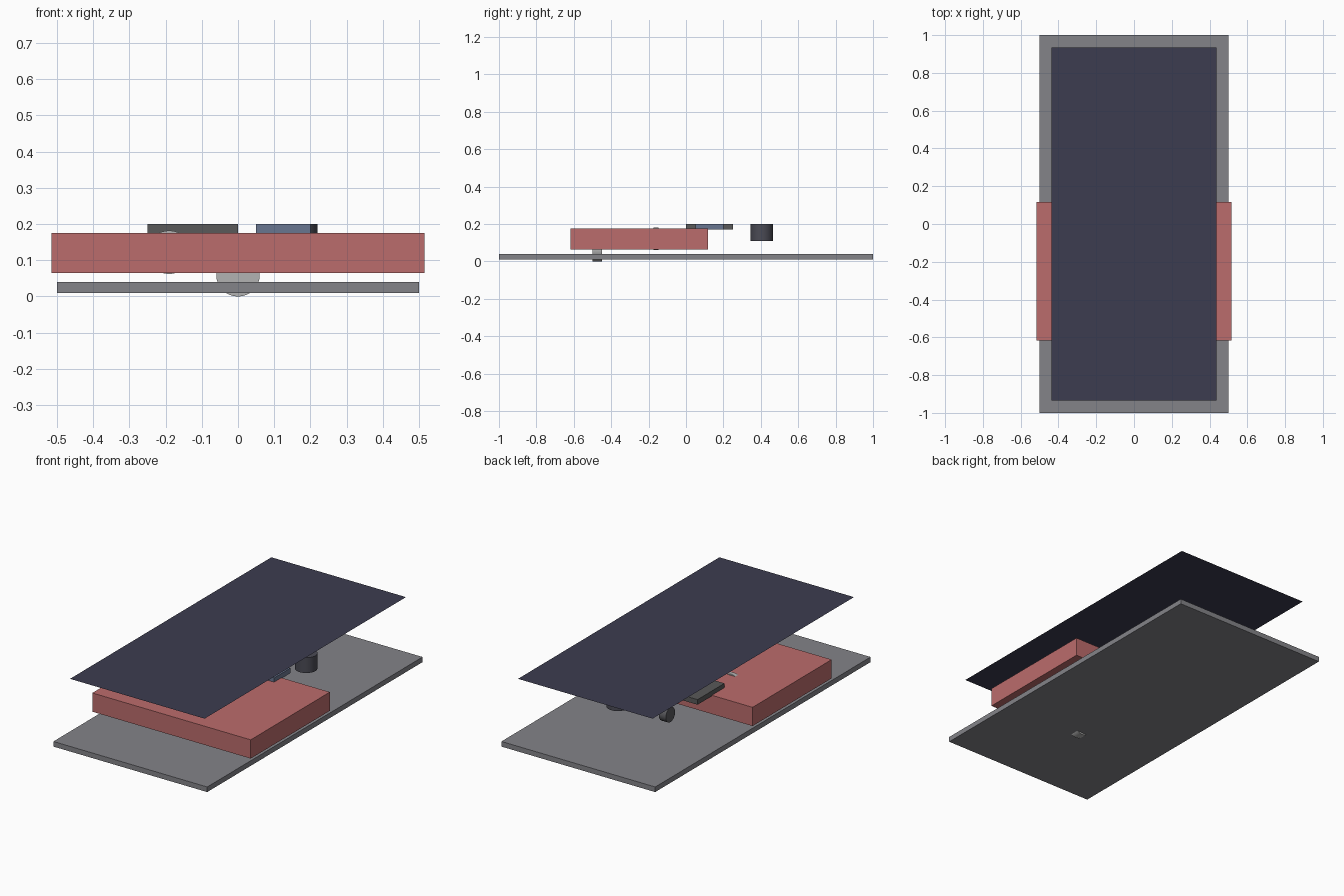
import bpy, math

if "Cube" in bpy.data.objects:
    bpy.data.objects.remove(bpy.data.objects["Cube"])


def paint(obj, rgb):
    if rgb:
        mat = bpy.data.materials.new(obj.name + "_colour")
        mat.diffuse_color = (*rgb, 1)
        mat.use_nodes = True
        mat.node_tree.nodes["Principled BSDF"].inputs["Base Color"].default_value = mat.diffuse_color
        obj.data.materials.append(mat)


def box(name, center, size, rgb=None):
    bpy.ops.mesh.primitive_cube_add(size=1, location=center)
    obj = bpy.context.object
    obj.name = name
    obj.scale = size
    bpy.ops.object.transform_apply(location=False, rotation=False, scale=True)
    paint(obj, rgb)


def cylinder(name, center, radius, depth, rgb=None, rot=(0, 0, 0)):
    bpy.ops.mesh.primitive_cylinder_add(vertices=32, radius=radius, depth=depth,
                                        location=center, rotation=rot)
    obj = bpy.context.object
    obj.name = name
    bpy.ops.object.shade_smooth_by_angle()
    paint(obj, rgb)


ALONG_Y = (math.pi / 2, 0, 0)
ALONG_X = (0, math.pi / 2, 0)

# Back plate and floating thin screen sheet
box("back_plate", (0, 0, 0.025), (1, 2, 0.03), (0.23, 0.23, 0.25))
bpy.ops.mesh.primitive_plane_add(size=1, location=(0, 0, 0.4))
screen = bpy.context.object
screen.name = "screen_sheet"
screen.scale = (0.875, 1.87, 1)
bpy.ops.object.transform_apply(location=False, rotation=False, scale=True)
paint(screen, (0.045, 0.045, 0.08))

# Battery block
box("battery", (0, -0.25, 0.12), (1.03, 0.735, 0.11), (0.5, 0.15, 0.15))

# Flat circuit chips
box("large_chip", (-0.125, 0.125, 0.185), (0.25, 0.25, 0.03), (0.1, 0.1, 0.1))
box("small_chip", (0.125, 0.125, 0.185), (0.15, 0.15, 0.03), (0.14, 0.18, 0.28))

# Round components
cylinder("camera_barrel", (0.16, 0.405, 0.155), 0.06, 0.09, (0.07, 0.07, 0.09))
cylinder("sensor_disc", (-0.16, 0.405, 0.152), 0.043, 0.045, (0.1, 0.1, 0.11), ALONG_X)
cylinder("lower_disc", (0, -0.475, 0.06), 0.06, 0.05, (0.45, 0.45, 0.45), ALONG_Y)
cylinder("motor_disc", (-0.19, -0.16, 0.122), 0.06, 0.026, (0.45, 0.45, 0.45), ALONG_Y)
